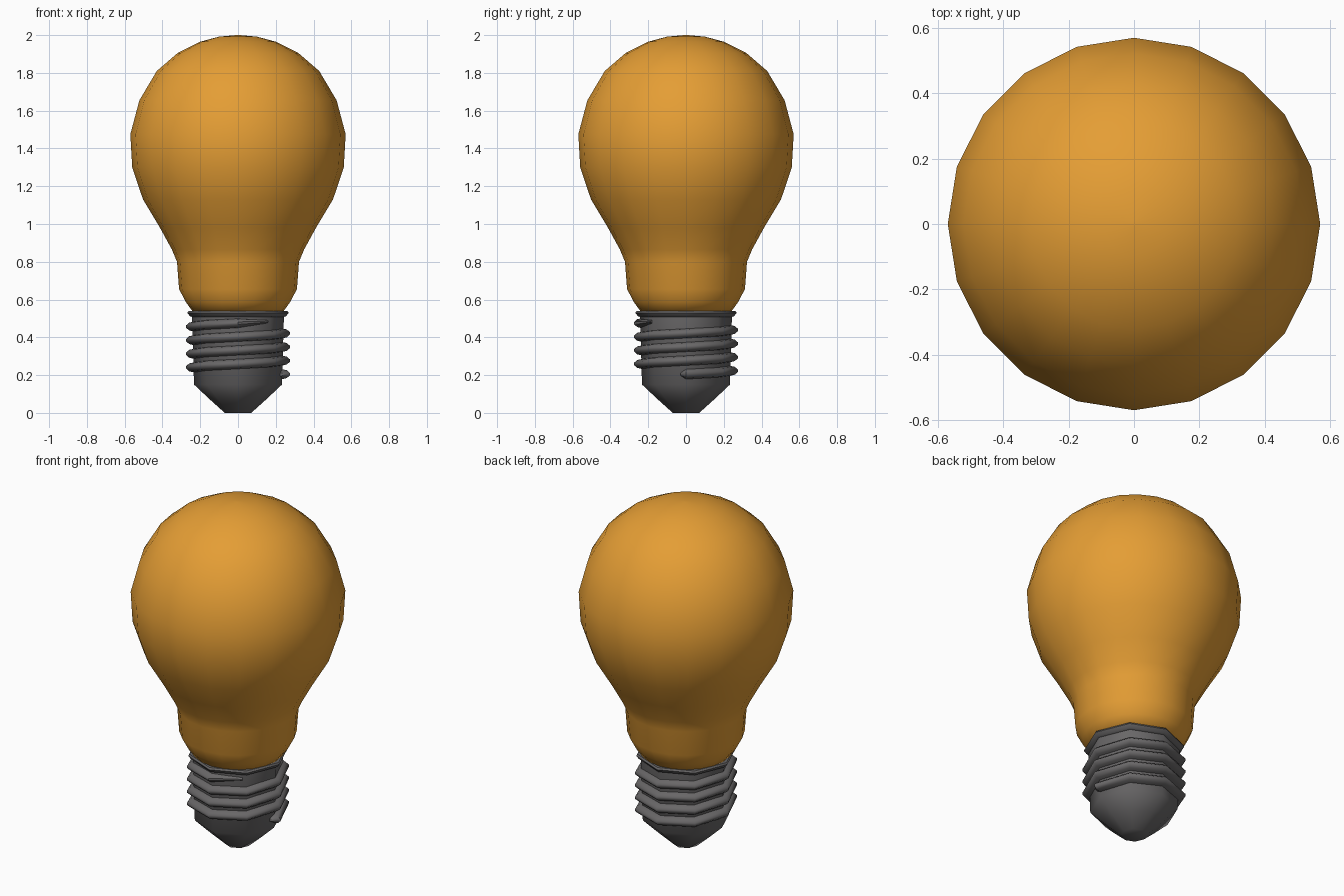
import bpy, bmesh, math

if "Cube" in bpy.data.objects:
    bpy.data.objects.remove(bpy.data.objects["Cube"])


def material(name, rgb):
    m = bpy.data.materials.new(name)
    m.diffuse_color = (*rgb, 1)
    m.use_nodes = True
    m.node_tree.nodes["Principled BSDF"].inputs["Base Color"].default_value = m.diffuse_color
    return m


amber = material("amber glass", (0.78, 0.34, 0.035))
metal = material("dark grey metal", (0.14, 0.135, 0.137))


def finish(name, bm, mat, angle):
    bmesh.ops.recalc_face_normals(bm, faces=bm.faces)
    mesh = bpy.data.meshes.new(name)
    bm.to_mesh(mesh)
    bm.free()
    mesh.materials.append(mat)
    ob = bpy.data.objects.new(name, mesh)
    bpy.context.collection.objects.link(ob)
    bpy.ops.object.select_all(action='DESELECT')
    ob.select_set(True)
    bpy.context.view_layer.objects.active = ob
    bpy.ops.object.shade_smooth_by_angle(angle=math.radians(angle))
    return ob


def skin(bm, rings, closed):
    """Bridge successive rings and cap both ends."""
    for a, b in zip(rings, rings[1:]):
        n = len(a)
        for i in range(n if closed else n - 1):
            j = (i + 1) % n
            bm.faces.new((a[i], a[j], b[j], b[i]))
    bm.faces.new(rings[0])
    bm.faces.new(rings[-1])


def lathe(name, profile, sides, mat, angle):
    bm = bmesh.new()
    step = math.tau / sides
    rings = [[bm.verts.new((r * math.cos(i * step), r * math.sin(i * step), z))
              for i in range(sides)] for r, z in profile]
    skin(bm, rings, True)
    return finish(name, bm, mat, angle)


# Glass envelope
lathe("glass_bulb", [
    (0.235, 0.53), (0.275, 0.585), (0.312, 0.655), (0.323, 0.80), (0.35, 0.865),
    (0.413, 0.98), (0.503, 1.13), (0.56, 1.30), (0.57, 1.475), (0.522, 1.655),
    (0.43, 1.81), (0.32, 1.905), (0.20, 1.965), (0.10, 1.992), (0.01, 2.0)],
    20, amber, 60)

# Octagonal screw base with flared collar and tapered contact
lathe("screw_base", [
    (0.07, 0.0), (0.15, 0.072), (0.233, 0.15), (0.243, 0.508), (0.255, 0.512),
    (0.268, 0.53), (0.262, 0.54), (0.20, 0.54)],
    8, metal, 50)

# Helical thread, rising counter-clockwise in 45 degree steps
section = [(0.225, -0.028), (0.258, -0.021), (0.274, -0.007),
           (0.274, 0.007), (0.258, 0.021), (0.225, 0.028)]
steps = 31
bm = bmesh.new()
rings = []
stations = [(-0.15, 0.35)] + [(k, 1.0) for k in range(steps)] + [(steps - 0.1, 0.35)]
for k, size in stations:
    a = k * math.pi / 4
    z = 0.205 + 0.072 * k / 8
    # Ends lie on the flat facets, so pull them in to the octagon
    rel = (k % 1 - 0.5) * math.pi / 4
    flat = math.cos(math.pi / 8) / math.cos(rel)
    rings.append([bm.verts.new(((0.225 + (r - 0.225) * (size + 0.25 if size < 1 else 1)) * flat * math.cos(a),
                                (0.225 + (r - 0.225) * (size + 0.25 if size < 1 else 1)) * flat * math.sin(a),
                                z + dz * size)) for r, dz in section])
skin(bm, rings, True)
finish("screw_thread", bm, metal, 50)
